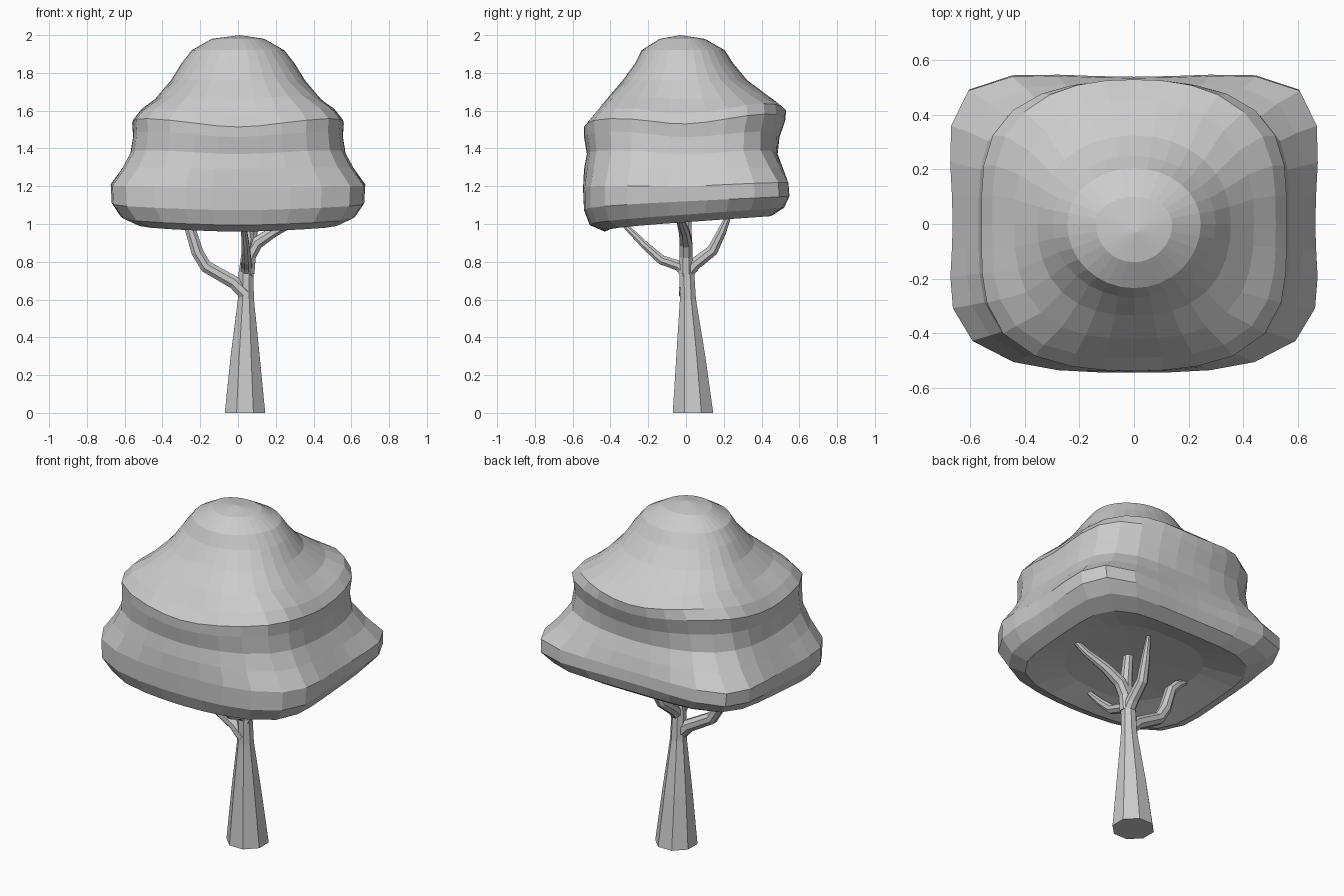
import bpy, bmesh, math
from mathutils import Vector


def finish(bm, name):
    bmesh.ops.recalc_face_normals(bm, faces=bm.faces)
    me = bpy.data.meshes.new(name)
    bm.to_mesh(me)
    bm.free()
    ob = bpy.data.objects.new(name, me)
    bpy.context.collection.objects.link(ob)
    return ob


def loft(name, rings, pole_low=None, pole_high=None):
    """Join equal-length point rings; close ends with a pole or an n-gon."""
    bm = bmesh.new()
    vr = [[bm.verts.new(p) for p in r] for r in rings]
    n = len(vr[0])
    for a, b in zip(vr, vr[1:]):
        for i in range(n):
            bm.faces.new((a[i], a[(i + 1) % n], b[(i + 1) % n], b[i]))
    for ring, pole in ((vr[0], pole_low), (vr[-1], pole_high)):
        if pole is None:
            bm.faces.new(ring)
        else:
            c = bm.verts.new(pole)
            for i in range(n):
                bm.faces.new((ring[i], ring[(i + 1) % n], c))
    return finish(bm, name)


def tube(name, path, sides=8):
    """Tapered limb through (x, y, z, radius) stations, without twist."""
    pts = [Vector(p[:3]) for p in path]
    rings, u = [], None
    for i, p in enumerate(pts):
        d = (pts[min(i + 1, len(pts) - 1)] - pts[max(i - 1, 0)]).normalized()
        if i == 0 and p.z == 0:
            d = Vector((0, 0, 1))
        if u is None:
            u = Vector((1, 0, 0)) if abs(d.x) < 0.7 else Vector((0, 1, 0))
        u = (u - d * u.dot(d)).normalized()
        v = d.cross(u)
        rings.append([p + path[i][3] * (u * math.cos(a) + v * math.sin(a))
                      for a in (math.tau * (k + 0.5) / sides for k in range(sides))])
    return loft(name, rings)


# Crown: z, half width x, front y, back y, squareness front / back,
# front bow, corner lift, front tilt
profile = [
    (1.06, 0.36, 0.30, 0.30, 2.6, 2.6, 0.00, 0.00, 0.08),
    (1.010, 0.54, 0.43, 0.45, 4.5, 4.5, 0.05, 0.00, 0.07),
    (1.05, 0.62, 0.51, 0.52, 4.6, 5.5, 0.10, 0.00, 0.07),
    (1.12, 0.66, 0.54, 0.54, 4.6, 6.0, 0.14, 0.00, 0.05),
    (1.20, 0.665, 0.545, 0.535, 4.6, 6.0, 0.16, 0.01, 0.02),
    (1.29, 0.615, 0.54, 0.515, 4.6, 4.5, 0.16, 0.01, 0.00),
    (1.37, 0.57, 0.525, 0.485, 4.6, 3.2, 0.16, 0.02, 0.00),
    (1.46, 0.555, 0.54, 0.495, 4.8, 2.8, 0.18, 0.03, 0.00),
    (1.53, 0.56, 0.54, 0.525, 4.8, 2.7, 0.18, 0.04, 0.03),
    (1.585, 0.52, 0.49, 0.53, 4.0, 2.5, 0.12, 0.04, 0.03),
    (1.66, 0.44, 0.42, 0.46, 2.8, 2.3, 0.00, 0.02, 0.00),
    (1.76, 0.355, 0.335, 0.325, 2.4, 2.1, 0.00, 0.00, 0.00),
    (1.85, 0.30, 0.27, 0.25, 2.0, 2.0, 0.00, 0.00, 0.00),
    (1.92, 0.245, 0.235, 0.205, 2.0, 2.0, 0.00, 0.00, 0.00),
    (1.98, 0.14, 0.14, 0.10, 2.0, 2.0, 0.00, 0.00, 0.00),
]
SEG = 32
rings = []
for z, w, f, b, nf, nb, bow, lift, tilt in profile:
    ring = []
    for k in range(SEG):
        a = math.tau * k / SEG
        c, s = math.cos(a), math.sin(a)
        n = nb + (nf - nb) * (1 - s) / 2
        r = (abs(c) ** n + abs(s) ** n) ** (-1 / n)
        x, y = r * c, r * s
        corner = math.sin(2 * a) ** 2
        bulge = 1 + (0.03 * corner if 1.05 < z < 1.28 else 0)
        yy = y * (b if y > 0 else f * (1 - bow * x * x))
        dip = 0.02 * max(0, -s) ** 4 if z < 1.15 else 0
        ring.append((x * w * bulge, yy * bulge,
                     z + lift * corner + tilt * yy - dip))
    rings.append(ring)
loft("crown", rings, (0, 0, 1.08), (0.01, -0.03, 2.0))

# Trunk
tube("trunk", [(0.037, 0.037, 0, 0.116), (0.038, 0.025, 0.3, 0.083),
               (0.042, 0.01, 0.6, 0.046), (0.042, 0.005, 0.74, 0.042),
               (0.05, 0.0, 0.84, 0.035)])

# Branches
limbs = {
    "left_branch": [(0.04, 0, 0.63, 0.04), (-0.02, 0, 0.69, 0.037), (-0.17, 0, 0.775, 0.035),
                    (-0.215, 0, 0.85, 0.034), (-0.255, 0, 0.98, 0.031), (-0.30, 0, 1.03, 0.026),
                    (-0.36, 0, 1.07, 0.015)],
    "front_branch": [(0.045, 0.01, 0.74, 0.035), (0.045, -0.04, 0.78, 0.03),
                     (0.045, -0.13, 0.81, 0.027), (0.04, -0.22, 0.89, 0.022),
                     (0.03, -0.31, 0.98, 0.016), (0.03, -0.36, 1.04, 0.01)],
    "back_branch": [(0.045, -0.01, 0.72, 0.035), (0.05, 0.05, 0.79, 0.035),
                    (0.06, 0.14, 0.86, 0.032), (0.08, 0.19, 0.96, 0.025),
                    (0.1, 0.24, 1.08, 0.012)],
    "right_branch": [(0.05, 0, 0.74, 0.04), (0.06, 0, 0.83, 0.038), (0.10, 0, 0.90, 0.036),
                     (0.19, -0.01, 0.96, 0.03), (0.31, -0.03, 1.02, 0.022),
                     (0.40, -0.04, 1.08, 0.014)],
    "centre_branch": [(0.05, 0, 0.80, 0.036), (0.055, 0, 0.92, 0.034), (0.04, 0, 1.08, 0.028)],
}
for name, path in limbs.items():
    tube(name, path)
